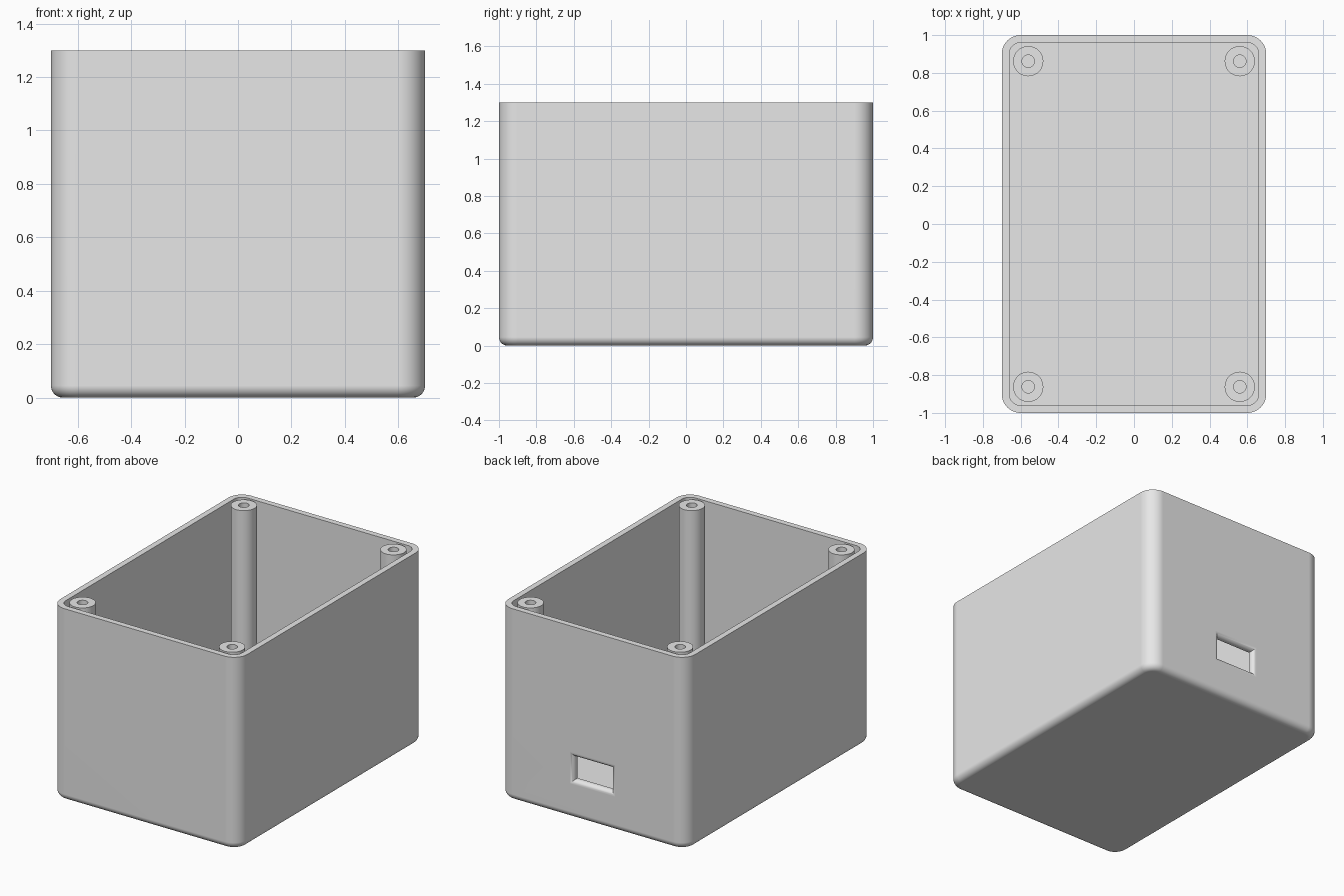
import bpy, bmesh, math
from mathutils import Vector

cube = bpy.data.objects.get("Cube")
if cube:
    bpy.data.objects.remove(cube, do_unlink=True)

# One plain grey for the whole enclosure
grey = bpy.data.materials.new("light_grey")
grey.use_nodes = True
grey.diffuse_color = (0.8, 0.8, 0.8, 1)
grey.node_tree.nodes["Principled BSDF"].inputs["Base Color"].default_value = (0.8, 0.8, 0.8, 1)

HALF_X, HALF_Y, HEIGHT = 0.7, 1.0, 1.3
WALL, CORNER, FILLET = 0.04, 0.1, 0.045
QUARTER = math.pi / 2


def loft(name, rings):
    """Skin a list of equal-length point rings and cap both ends."""
    bm = bmesh.new()
    rows = [[bm.verts.new(p) for p in ring] for ring in rings]
    n = len(rows[0])
    for a, b in zip(rows, rows[1:]):
        for i in range(n):
            j = (i + 1) % n
            bm.faces.new((a[i], a[j], b[j], b[i]))
    bm.faces.new(rows[0])
    bm.faces.new(rows[-1])
    bmesh.ops.recalc_face_normals(bm, faces=bm.faces[:])
    mesh = bpy.data.meshes.new(name)
    bm.to_mesh(mesh)
    bm.free()
    mesh.materials.append(grey)
    obj = bpy.data.objects.new(name, mesh)
    bpy.context.collection.objects.link(obj)
    return obj


def rounded_rect(inset, z, steps=12):
    """Box outline moved inward by inset, with concentric corners."""
    r = CORNER - inset
    cx, cy = HALF_X - CORNER, HALF_Y - CORNER
    pts = []
    for k, (sx, sy) in enumerate(((1, 1), (-1, 1), (-1, -1), (1, -1))):
        for s in range(steps + 1):
            t = QUARTER * (k + s / steps)
            pts.append((sx * cx + r * math.cos(t), sy * cy + r * math.sin(t), z))
    return pts


def circle(x, y, r, z, n=40):
    return [(x + r * math.cos(math.tau * i / n), y + r * math.sin(math.tau * i / n), z)
            for i in range(n)]


def activate(obj):
    bpy.ops.object.select_all(action='DESELECT')
    obj.select_set(True)
    bpy.context.view_layer.objects.active = obj


def smooth(obj):
    activate(obj)
    bpy.ops.object.shade_smooth_by_angle(angle=math.radians(30))
    mod = obj.modifiers.new("even_shading", 'WEIGHTED_NORMAL')
    mod.keep_sharp = True


# Open box: filleted base, outer wall, rim, inner wall and floor
rings = []
for s in range(9):
    t = QUARTER * s / 8
    rings.append(rounded_rect(FILLET * (1 - math.sin(t)), FILLET * (1 - math.cos(t))))
rings += [rounded_rect(0, HEIGHT), rounded_rect(WALL, HEIGHT), rounded_rect(WALL, WALL)]
box = loft("box_shell", rings)

# Port opening in the back wall, with a rounded outer edge
PORT_X, PORT_Z, PORT_MID, ROUND = 0.14, 0.078, 0.34, 0.03


def port_ring(grow, y):
    w, h = PORT_X + grow, PORT_Z + grow
    return [(sx * w, y, PORT_MID + sz * h) for sx, sz in ((-1, -1), (1, -1), (1, 1), (-1, 1))]


sections = [port_ring(0, HALF_Y - 0.1)]
for s in range(9):
    t = QUARTER * s / 8
    sections.append(port_ring(ROUND * (1 - math.cos(t)), HALF_Y - ROUND + ROUND * math.sin(t)))
sections.append(port_ring(ROUND, HALF_Y + 0.05))
cutter = loft("port_cutter", sections)
cutter.hide_render = True

cut = box.modifiers.new("port", 'BOOLEAN')
cut.operation = 'DIFFERENCE'
cut.solver = 'EXACT'
cut.object = cutter
activate(box)
bpy.ops.object.modifier_apply(modifier=cut.name)
bpy.data.objects.remove(cutter, do_unlink=True)
smooth(box)

# Screw posts with blind holes in the four corners
POST_R, HOLE_R, HOLE_DEPTH = 0.08, 0.033, 0.6
for side, sx in (("left", 1), ("right", -1)):
    for end, sy in (("front", -1), ("back", 1)):
        x, y = sx * 0.56, sy * 0.862
        post = loft(f"screw_post_{end}_{side}", [
            circle(x, y, POST_R, WALL - 0.01),
            circle(x, y, POST_R, HEIGHT),
            circle(x, y, HOLE_R, HEIGHT),
            circle(x, y, HOLE_R, HEIGHT - HOLE_DEPTH),
        ])
        smooth(post)
